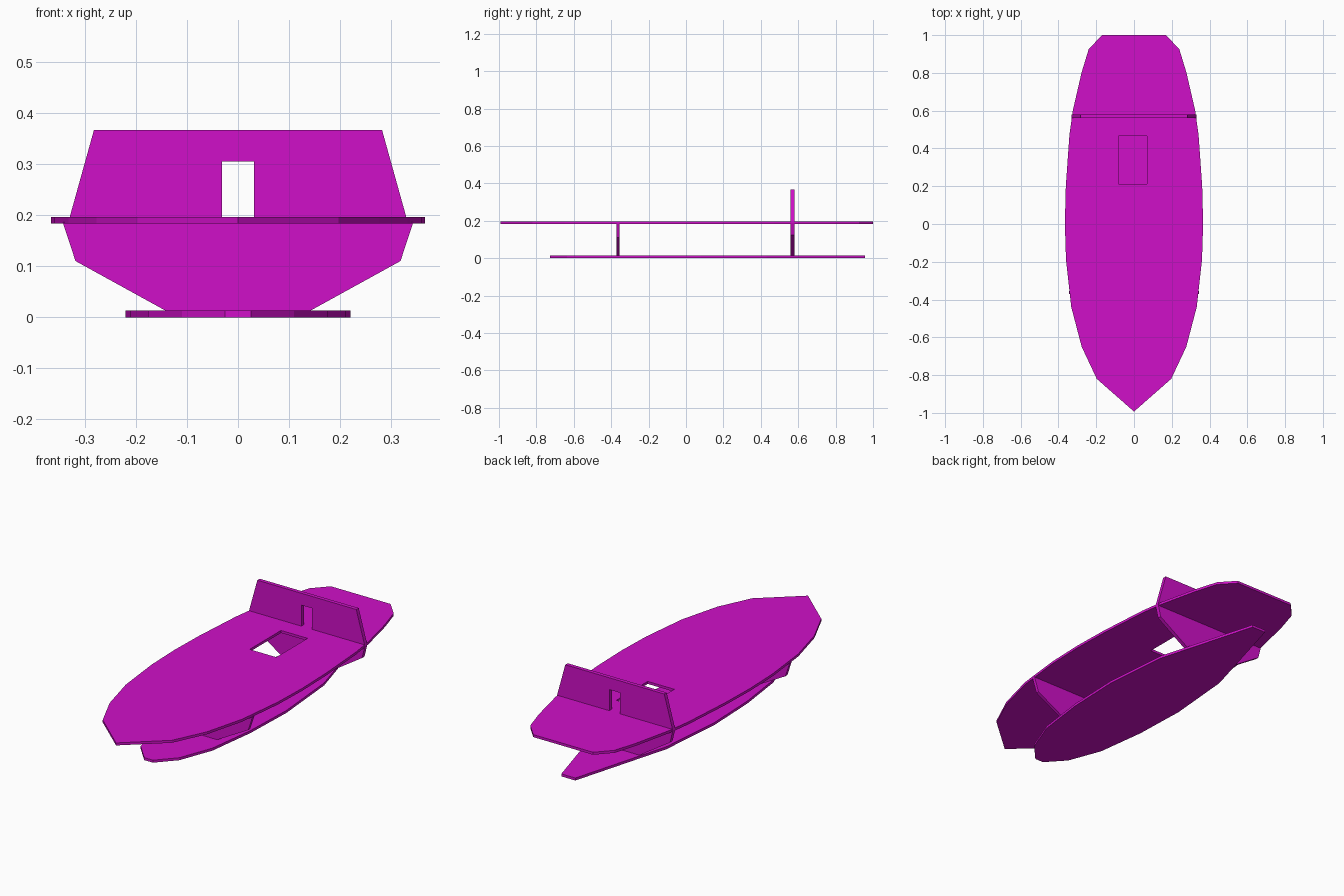
import bpy, math

if "Cube" in bpy.data.objects:
    bpy.data.objects.remove(bpy.data.objects["Cube"])

magenta = bpy.data.materials.new("magenta")
magenta.diffuse_color = (0.63, 0.005, 0.58, 1)
magenta.use_nodes = True
magenta.node_tree.nodes["Principled BSDF"].inputs["Base Color"].default_value = magenta.diffuse_color


def mirrored(half):
    """Close a right-hand half outline by mirroring it over x = 0."""
    return half + [(-x, y) for x, y in reversed(half) if x > 1e-6]


def plate(name, loops, thickness, location, upright=False):
    """Flat sheet from an outline plus optional hole loops."""
    cu = bpy.data.curves.new(name + "_profile", 'CURVE')
    cu.dimensions = '2D'
    cu.fill_mode = 'BOTH'
    cu.extrude = thickness / 2
    for pts in loops:
        s = cu.splines.new('POLY')
        s.points.add(len(pts) - 1)
        for p, (x, y) in zip(s.points, pts):
            p.co = (x, y, 0, 1)
        s.use_cyclic_u = True
    tmp = bpy.data.objects.new(name + "_tmp", cu)
    bpy.context.collection.objects.link(tmp)
    bpy.context.view_layer.update()
    dg = bpy.context.evaluated_depsgraph_get()
    me = bpy.data.meshes.new_from_object(tmp.evaluated_get(dg))
    bpy.data.objects.remove(tmp)
    bpy.data.curves.remove(cu)
    me.name = name
    me.materials.clear()
    me.materials.append(magenta)
    for p in me.polygons:
        p.use_smooth = False
        p.material_index = 0
    ob = bpy.data.objects.new(name, me)
    ob.location = location
    if upright:
        ob.rotation_euler.x = math.pi / 2
    bpy.context.collection.objects.link(ob)
    return ob


def rect(x0, x1, y0, y1):
    return [(x0, y0), (x1, y0), (x1, y1), (x0, y1)]


# deck with hatch opening
deck = mirrored([(0, -0.993), (0.197, -0.82), (0.277, -0.65), (0.332, -0.44),
                 (0.36, -0.19), (0.366, 0.0), (0.361, 0.2), (0.342, 0.47),
                 (0.324, 0.6), (0.278, 0.8), (0.24, 0.925), (0.17, 1.0)])
plate("deck", [deck, rect(-0.082, 0.07, 0.212, 0.467)], 0.013, (0, 0, 0.19))

# narrow hull bottom with tapered tail
bottom = mirrored([(0.025, -0.728), (0.11, -0.635), (0.176, -0.46), (0.21, -0.2),
                   (0.22, 0.08), (0.19, 0.43), (0.085, 0.8), (0.04, 0.958)])
plate("hull_bottom", [bottom], 0.013, (0, 0, 0.0065))

# forward bulkhead between bottom and deck
fore = mirrored([(0.14, 0.012), (0.318, 0.11), (0.343, 0.186)])
plate("forward_bulkhead", [fore], 0.016, (0, -0.363, 0), True)

# aft bulkhead rising through the deck as a cabin wall with a doorway
aft = mirrored([(0.14, 0.012), (0.315, 0.125), (0.331, 0.19), (0.282, 0.366)])
plate("aft_bulkhead", [aft, rect(-0.031, 0.031, 0.196, 0.305)], 0.02,
      (0, 0.57, 0), True)
